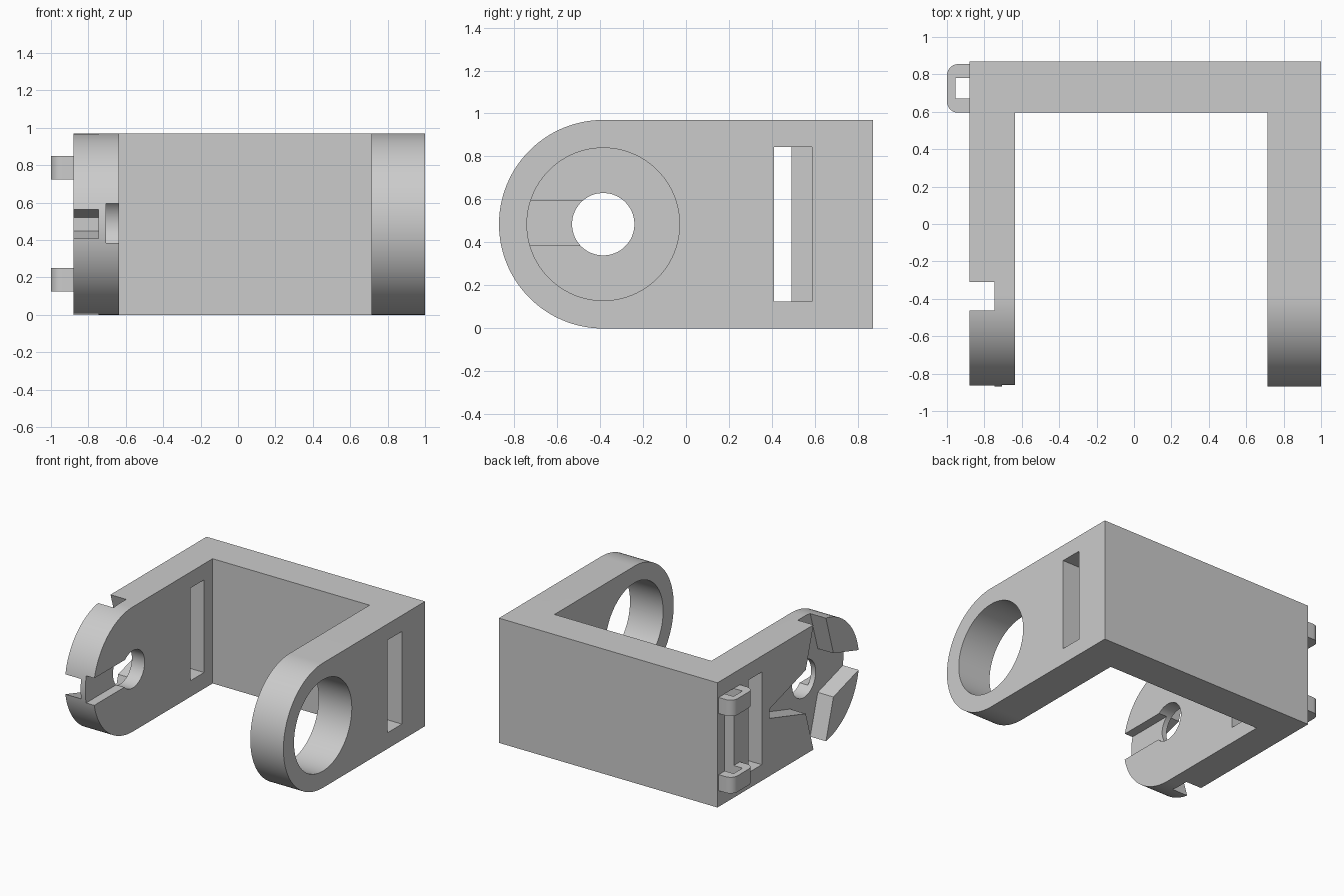
import bpy, bmesh, math
from mathutils import Vector

cube = bpy.data.objects.get("Cube")
if cube:
    bpy.data.objects.remove(cube, do_unlink=True)

grey = bpy.data.materials.new("plain_grey")
grey.use_nodes = True
colour = (0.6, 0.6, 0.6, 1)
grey.diffuse_color = colour
grey.node_tree.nodes["Principled BSDF"].inputs["Base Color"].default_value = colour

HEIGHT = 0.97
MID = HEIGHT / 2          # height of the pivot axis
PIVOT_Y = -0.385


def prism(name, points, axis, start, end):
    """Extrude a flat outline along x (points are y, z) or z (points are x, y)."""
    bm = bmesh.new()
    verts = [bm.verts.new((start, a, b) if axis == "x" else (a, b, start))
             for a, b in points]
    face = bm.faces.new(verts)
    step = Vector((end - start, 0, 0) if axis == "x" else (0, 0, end - start))
    new = bmesh.ops.extrude_face_region(bm, geom=[face])["geom"]
    bmesh.ops.translate(bm, vec=step, verts=[v for v in new if isinstance(v, bmesh.types.BMVert)])
    bmesh.ops.recalc_face_normals(bm, faces=bm.faces)
    mesh = bpy.data.meshes.new(name)
    bm.to_mesh(mesh)
    bm.free()
    mesh.materials.append(grey)
    obj = bpy.data.objects.new(name, mesh)
    bpy.context.collection.objects.link(obj)
    return obj


def rect(a0, a1, b0, b1):
    return [(a0, b0), (a1, b0), (a1, b1), (a0, b1)]


def arc(ca, cb, radius, start, end, steps):
    angles = [math.radians(start + (end - start) * i / steps) for i in range(steps + 1)]
    return [(ca + radius * math.cos(t), cb + radius * math.sin(t)) for t in angles]


def circle(radius):
    return arc(PIVOT_Y, MID, radius, 0, 360, 96)[:-1]


def cut(target, cutters):
    """Subtract the cutters one by one, bake the result and remove the cutters."""
    for c in cutters:
        c.hide_render = True
        mod = target.modifiers.new("cut", "BOOLEAN")
        mod.operation = "DIFFERENCE"
        mod.solver = "EXACT"
        mod.object = c
    deps = bpy.context.evaluated_depsgraph_get()
    mesh = bpy.data.meshes.new_from_object(target.evaluated_get(deps))
    target.modifiers.clear()
    target.data = mesh
    for c in cutters:
        bpy.data.objects.remove(c, do_unlink=True)


def smooth(obj):
    bpy.ops.object.select_all(action="DESELECT")
    obj.select_set(True)
    bpy.context.view_layer.objects.active = obj
    bpy.ops.object.shade_smooth_by_angle(angle=math.radians(30))


# U-shaped bracket: rounded side profile across the full width, hollowed out
side = [(0.87, 0), (0.87, HEIGHT)] + arc(PIVOT_Y, MID, MID, 90, 270, 64)
bracket = prism("bracket", side, "x", -0.88, 1.0)

# Four-armed tapering recess on the outside of the right arm; only the rear arm is closed
cross = []
for turn in range(4):
    reach = 0.615 if turn == 0 else 0.56
    tip = 0.17 - 0.3 * (reach - 0.17)
    t = turn * math.pi / 2
    for a, b in [(0.17, -0.17), (reach, -tip), (reach, tip)]:
        cross.append((PIVOT_Y + a * math.cos(t) - b * math.sin(t),
                      MID + a * math.sin(t) + b * math.cos(t)))

cut(bracket, [
    prism("inner_space_cutter", rect(-0.635, 0.715, -1, 0.595), "z", -0.1, 1.1),
    prism("large_hole_cutter", circle(0.355), "x", 0.6, 1.1),
    prism("left_slot_cutter", rect(0.41, 0.585, 0.125, 0.845), "x", 0.6, 1.1),
    prism("right_slot_cutter", rect(0.325, 0.49, 0.125, 0.845), "x", -1.1, -0.5),
    prism("strap_recess_cutter", rect(0.67, 0.78, 0.125, 0.85), "x", -1.1, -0.77),
    prism("cross_recess_cutter", cross, "x", -1.1, -0.745),
    prism("inner_groove_cutter", rect(-1, PIVOT_Y, 0.385, 0.595), "x", -0.705, -0.5),
    prism("small_hole_cutter", circle(0.145), "x", -1.1, -0.5),
])
smooth(bracket)

# Strap loops on the outside of the right arm
loop = ([(-0.88, 0.595), (-0.88, 0.67), (-0.955, 0.67), (-0.955, 0.78), (-0.88, 0.78), (-0.88, 0.855)]
        + arc(-0.94, 0.795, 0.06, 90, 180, 10) + arc(-0.94, 0.655, 0.06, 180, 270, 10))
for name, low in (("lower_strap_loop", 0.125), ("upper_strap_loop", 0.725)):
    smooth(prism(name, loop, "z", low, low + 0.125))
